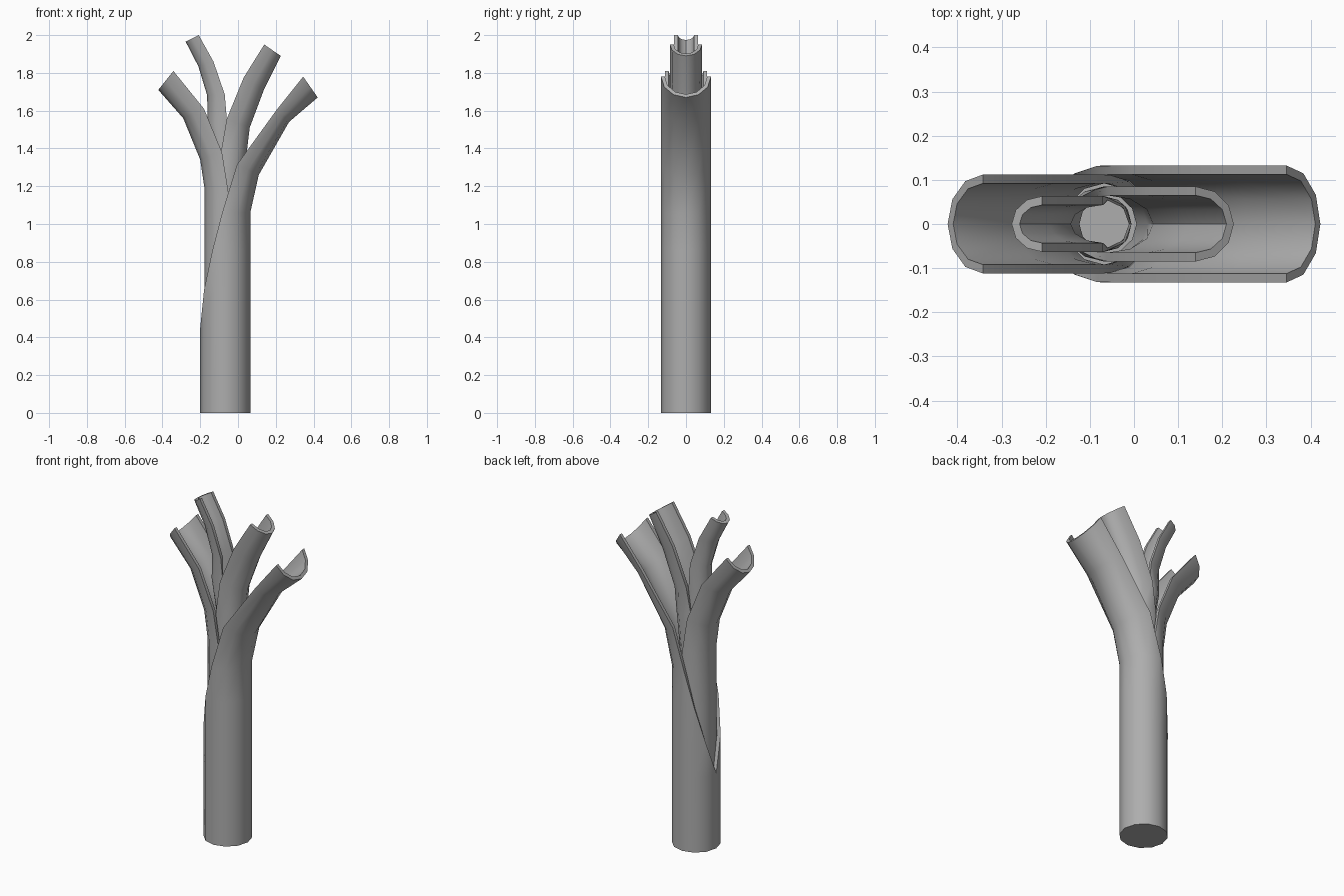
import bpy, bmesh
from math import sin, cos, radians

if "Cube" in bpy.data.objects:
    bpy.data.objects.remove(bpy.data.objects["Cube"])

SEG = 12      # sides of a full tube
WALL = 0.02   # leaf thickness

grey = bpy.data.materials.new("leaf_grey")
grey.diffuse_color = (0.42, 0.42, 0.42, 1)
grey.use_nodes = True
grey.node_tree.nodes["Principled BSDF"].inputs["Base Color"].default_value = grey.diffuse_color


def leaf(name, half_width, sections, base_wall=WALL):
    """Loft a sheath that opens from a closed tube into a gutter.
    Section: rim (x, z), outer (x, z), half opening angle in degrees."""
    bm = bmesh.new()

    def ring(rim, outer, a, inset):
        ox, oz = outer[0] - rim[0], outer[1] - rim[1]
        length = (ox * ox + oz * oz) ** 0.5
        k = (length - inset) / length
        verts = []
        for i in range(SEG + 1):
            t = radians(max(-a, min(a, -180 + 360 * i / SEG)))
            verts.append(bm.verts.new((rim[0] + ox * k * cos(t),
                                       (half_width - inset) * sin(t),
                                       rim[1] + oz * k * cos(t))))
        return verts

    outs = [ring(*s, 0) for s in sections]
    ins = [ring(*s, base_wall if s[2] > 100 else WALL) for s in sections]
    for j in range(len(sections) - 1):
        for i in range(SEG):
            bm.faces.new((outs[j][i], outs[j][i + 1], outs[j + 1][i + 1], outs[j + 1][i]))
            bm.faces.new((ins[j][i + 1], ins[j][i], ins[j + 1][i], ins[j + 1][i + 1]))
        # side rims, only where the tube is open
        if sections[j + 1][2] < 180:
            for e in (0, SEG):
                bm.faces.new((outs[j][e], outs[j + 1][e], ins[j + 1][e], ins[j][e]))
    # tip and base thickness
    for i in range(SEG):
        bm.faces.new((outs[-1][i], outs[-1][i + 1], ins[-1][i + 1], ins[-1][i]))
        bm.faces.new((outs[0][i + 1], outs[0][i], ins[0][i], ins[0][i + 1]))
    # closed bottom
    bm.faces.new(ins[0][:SEG])
    bmesh.ops.remove_doubles(bm, verts=bm.verts, dist=1e-4)
    bmesh.ops.dissolve_degenerate(bm, edges=bm.edges, dist=1e-5)
    bmesh.ops.recalc_face_normals(bm, faces=bm.faces)
    mesh = bpy.data.meshes.new(name)
    bm.to_mesh(mesh)
    bm.free()
    mesh.materials.append(grey)
    ob = bpy.data.objects.new(name, mesh)
    bpy.context.collection.objects.link(ob)
    bpy.ops.object.select_all(action='DESELECT')
    ob.select_set(True)
    bpy.context.view_layer.objects.active = ob
    bpy.ops.object.shade_smooth_by_angle(angle=radians(40))


def stem(reach, steps, cx=-0.0675):
    """Upright sections: (height, opening angle)."""
    return [((cx, z), (cx + reach, z), a) for z, a in steps]


# outer sheath: forms the stalk, then bends right
leaf("outer_right_leaf", 0.1325,
     stem(0.1325, [(0, 180), (0.45, 180), (0.65, 148), (0.86, 121), (1.06, 97)]) + [
         ((-0.005, 1.315), (0.11, 1.26), 90),
         ((0.205, 1.605), (0.27, 1.54), 90),
         ((0.345, 1.78), (0.422, 1.67), 90)])

# second sheath, bends left
leaf("outer_left_leaf", 0.112,
     stem(-0.11, [(0.02, 180), (0.45, 180), (0.65, 148), (0.86, 121), (1.19, 97)]) + [
         ((-0.085, 1.38), (-0.2, 1.34), 90),
         ((-0.18, 1.61), (-0.29, 1.56), 90),
         ((-0.342, 1.81), (-0.422, 1.71), 90)])

# third sheath, bends right
leaf("inner_right_leaf", 0.085,
     stem(0.088, [(0.04, 180), (0.9, 180), (1.15, 140)]) + [
         ((-0.05, 1.39), (0.045, 1.37), 113),
         ((-0.06, 1.555), (0.062, 1.51), 90),
         ((0.03, 1.775), (0.137, 1.71), 90),
         ((0.139, 1.95), (0.226, 1.89), 90)], 0.015)

# innermost sheath, bends left
leaf("inner_left_leaf", 0.063,
     stem(-0.062, [(0.06, 180), (1.2, 180), (1.35, 140)]) + [
         ((-0.085, 1.53), (-0.162, 1.53), 111),
         ((-0.07, 1.685), (-0.163, 1.68), 90),
         ((-0.13, 1.86), (-0.21, 1.835), 90),
         ((-0.208, 2.0), (-0.277, 1.965), 90)], 0.006)
